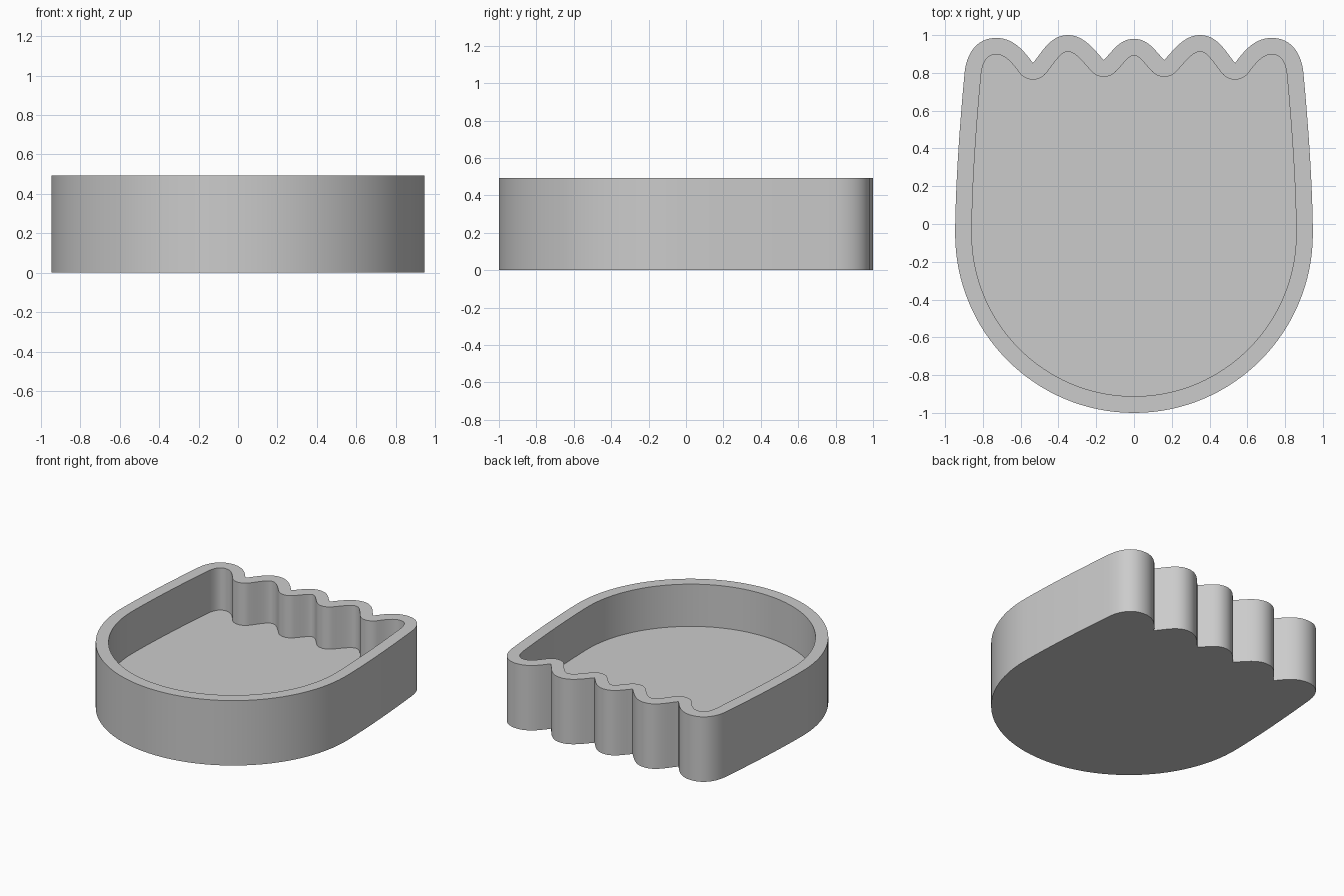
import bpy
import bmesh
from mathutils import Vector

cube = bpy.data.objects.get("Cube")
if cube:
    bpy.data.objects.remove(cube, do_unlink=True)

HEIGHT = 0.492
FLOOR = 0.172
WALL = 0.088

# Half outline as joined cubic curves: scalloped back, bowed side, round front
start = (0, 0.98)
curves = [
    ((0.075, 0.98), (0.11, 0.92), (0.16, 0.867)),
    ((0.22, 0.935), (0.27, 1.0), (0.35, 1.0)),
    ((0.44, 1.0), (0.48, 0.92), (0.535, 0.852)),
    ((0.585, 0.92), (0.64, 0.985), (0.73, 0.985)),
    ((0.82, 0.985), (0.885, 0.92), (0.897, 0.80)),
    ((0.925, 0.5), (0.945, 0.2), (0.947, -0.05)),
    ((0.947, -0.575), (0.523, -1.0), (0, -1.0)),
]


def sample(a, b, c, d, t):
    """Point on a cubic curve and its inward direction."""
    s = 1 - t
    point = a * s**3 + b * 3 * s * s * t + c * 3 * s * t * t + d * t**3
    tangent = (b - a) * s * s + (c - b) * 2 * s * t + (d - c) * t * t
    return point, Vector((tangent.y, -tangent.x)).normalized()


# Pairs of outer and inner points; sharp notches fan into a round inner corner
pairs = []
last_point, last_normal = Vector(start), None
for curve in curves:
    ctrl = [last_point] + [Vector(p) for p in curve]
    steps = 32 if curve is curves[-1] else 14
    for i in range(steps + 1):
        point, normal = sample(*ctrl, i / steps)
        if i == 0 and last_normal:
            if normal.dot(last_normal) > 0.95:
                continue
            for k in range(1, 10):
                fan = last_normal.lerp(normal, k / 10).normalized()
                pairs.append((point, point + fan * WALL))
        pairs.append((point, point + normal * WALL))
    last_point, last_normal = point, normal

# Mirror the half to close the outline
flip = lambda p: Vector((-p.x, p.y))
pairs += [(flip(o), flip(i)) for o, i in reversed(pairs[1:-1])]

# Tray: outer wall, rim, inner wall, then the floor and underside
bm = bmesh.new()
rings = [
    [bm.verts.new((pair[side].x, pair[side].y, z)) for pair in pairs]
    for side, z in ((0, 0), (0, HEIGHT), (1, HEIGHT), (1, FLOOR))
]
count = len(pairs)
for low, high in zip(rings, rings[1:]):
    for i in range(count):
        j = (i + 1) % count
        bm.faces.new((low[i], low[j], high[j], high[i]))
bm.faces.new(rings[0])
bm.faces.new(rings[-1])
bmesh.ops.remove_doubles(bm, verts=bm.verts[:], dist=0.0001)
bmesh.ops.recalc_face_normals(bm, faces=bm.faces[:])

mesh = bpy.data.meshes.new("scalloped_tray")
bm.to_mesh(mesh)
bm.free()
tray = bpy.data.objects.new("scalloped_tray", mesh)
bpy.context.collection.objects.link(tray)

# Plain grey finish
grey = bpy.data.materials.new("light_grey")
grey.use_nodes = True
colour = (0.6, 0.6, 0.6, 1)
grey.diffuse_color = colour
grey.node_tree.nodes["Principled BSDF"].inputs["Base Color"].default_value = colour
mesh.materials.append(grey)

bpy.ops.object.select_all(action="DESELECT")
tray.select_set(True)
bpy.context.view_layer.objects.active = tray
bpy.ops.object.shade_smooth_by_angle(angle=0.52)
